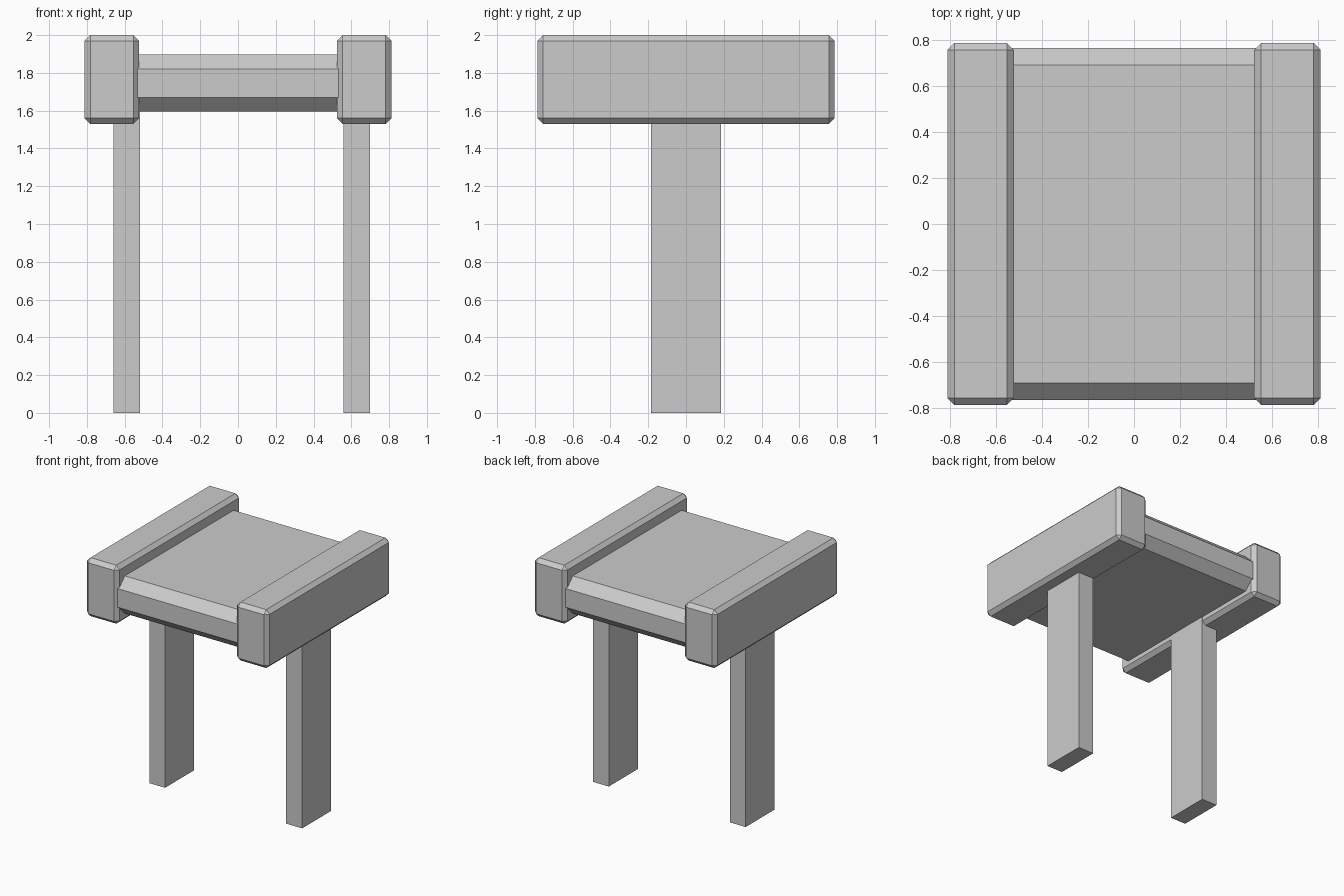
import bpy
import bmesh

if "Cube" in bpy.data.objects:
    bpy.data.objects.remove(bpy.data.objects["Cube"])


def finish(name, bm):
    bmesh.ops.recalc_face_normals(bm, faces=bm.faces)
    mesh = bpy.data.meshes.new(name)
    bm.to_mesh(mesh)
    bm.free()
    obj = bpy.data.objects.new(name, mesh)
    bpy.context.collection.objects.link(obj)
    return obj


def box(name, lo, hi, chamfer=0.0, only_x_edges=False):
    """Box between two corners, with a flat chamfer on all or lengthwise edges."""
    bm = bmesh.new()
    bmesh.ops.create_cube(bm, size=1)
    for v in bm.verts:
        for i in range(3):
            v.co[i] = lo[i] if v.co[i] < 0 else hi[i]
    if chamfer:
        edges = [e for e in bm.edges if not only_x_edges
                 or abs(e.verts[0].co.x - e.verts[1].co.x) > 0.01]
        bmesh.ops.bevel(bm, geom=edges, offset=chamfer, offset_type='OFFSET',
                        segments=1, profile=0.5, affect='EDGES')
    return finish(name, bm)


# Seat slab, its ends tucked into the rails
box("seat", (-0.57, -0.767, 1.595), (0.57, 0.767, 1.897), 0.076, True)

# Chunky side rails
for side, x0, x1 in (("left", -0.812, -0.523), ("right", 0.523, 0.812)):
    box(side + "_rail", (x0, -0.787, 1.53), (x1, 0.787, 2.0), 0.03)

# Plank legs, slightly offset under each rail
for side, x0, x1 in (("left", -0.66, -0.52), ("right", 0.558, 0.70)):
    box(side + "_leg", (x0, -0.184, 0.0), (x1, 0.184, 1.62))
